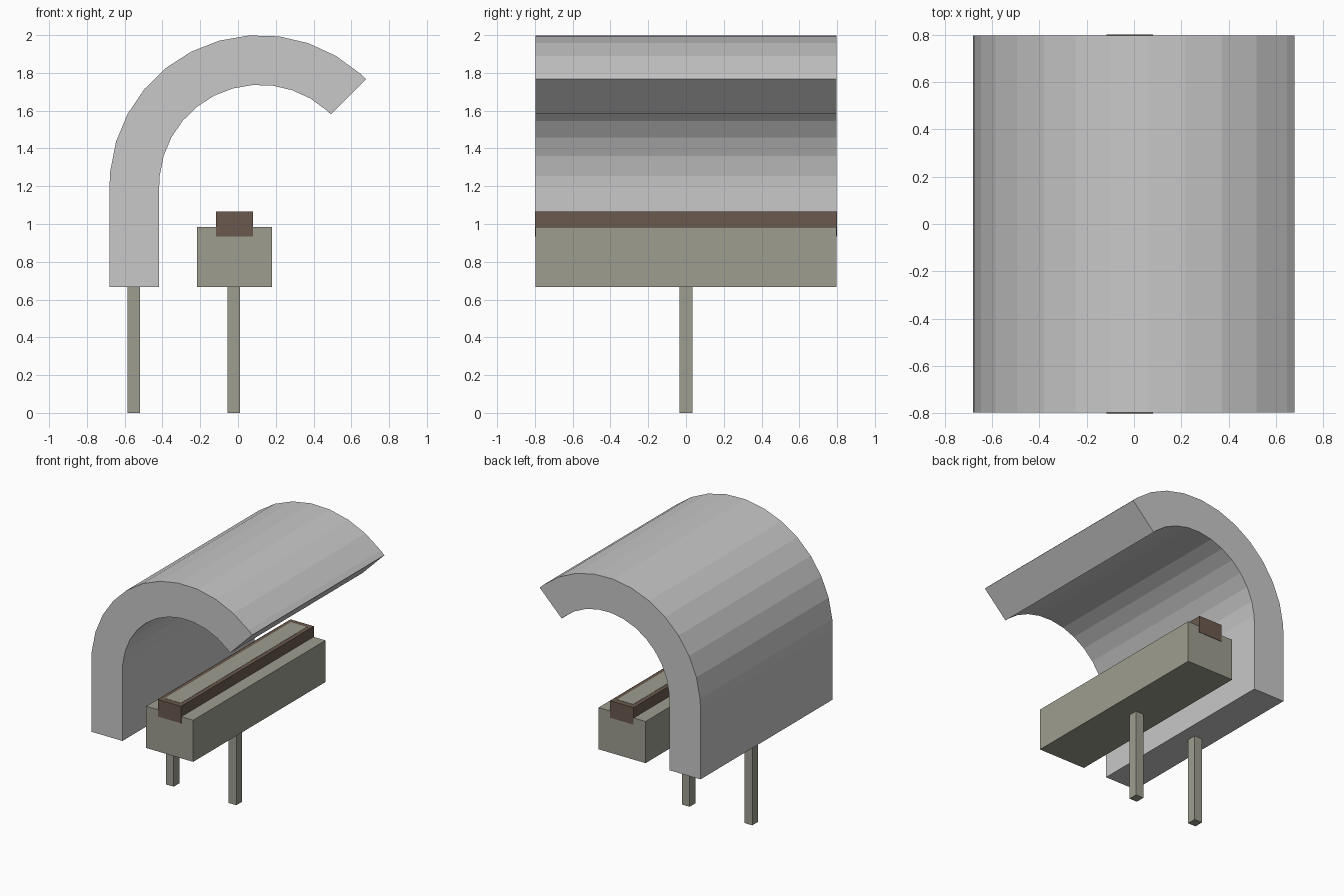
import bpy, bmesh, math

if "Cube" in bpy.data.objects:
    bpy.data.objects.remove(bpy.data.objects["Cube"])


def material(name, rgb):
    m = bpy.data.materials.new(name)
    m.diffuse_color = (*rgb, 1)
    m.use_nodes = True
    m.node_tree.nodes["Principled BSDF"].inputs["Base Color"].default_value = m.diffuse_color
    return m


GREY = material("light grey", (0.58, 0.58, 0.58))
KHAKI = material("grey khaki", (0.34, 0.34, 0.28))
BROWN = material("brown", (0.147, 0.102, 0.076))


def finish(name, bm, mat):
    bmesh.ops.recalc_face_normals(bm, faces=bm.faces)
    me = bpy.data.meshes.new(name)
    bm.to_mesh(me)
    bm.free()
    me.materials.append(mat)
    ob = bpy.data.objects.new(name, me)
    bpy.context.collection.objects.link(ob)
    return ob


def prism(name, profile, half, mat):
    """Extrude a closed x-z profile from y = -half to y = half."""
    bm = bmesh.new()
    face = bm.faces.new([bm.verts.new((x, -half, z)) for x, z in profile])
    ext = bmesh.ops.extrude_face_region(bm, geom=[face])["geom"]
    verts = [v for v in ext if isinstance(v, bmesh.types.BMVert)]
    bmesh.ops.translate(bm, verts=verts, vec=(0, 2 * half, 0))
    return finish(name, bm, mat)


def box(name, x0, x1, z0, z1, half, mat):
    return prism(name, [(x0, z0), (x1, z0), (x1, z1), (x0, z1)], half, mat)


# Curved canopy: straight back wall running into a faceted arc
CX, CZ, R_OUT, R_IN, BASE = 0.115, 1.205, 0.795, 0.532, 0.667
angles = [45] + [48.1 + 11.5 * i for i in range(12)] + [180]


def arc(r):
    return [(CX + r * math.cos(math.radians(a)), CZ + r * math.sin(math.radians(a)))
            for a in angles]


outer, inner = arc(R_OUT), arc(R_IN)
profile = outer + [(CX - R_OUT, BASE), (CX - R_IN, BASE)] + inner[::-1]
prism("canopy", profile, 0.797, GREY)

# Bench block with a brown rail let into its top
box("bench_block", -0.217, 0.18, BASE, 0.985, 0.797, KHAKI)
box("top_rail", -0.117, 0.08, 0.935, 1.065, 0.8, BROWN)

# Thin inlay plate on the rail
box("rail_inlay", -0.087, 0.05, 1.062, 1.067, 0.76, KHAKI)

# Support posts
for name, x in (("canopy_post", -0.551), ("bench_post", -0.022)):
    box(name, x - 0.033, x + 0.033, 0, BASE + 0.002, 0.035, KHAKI)
